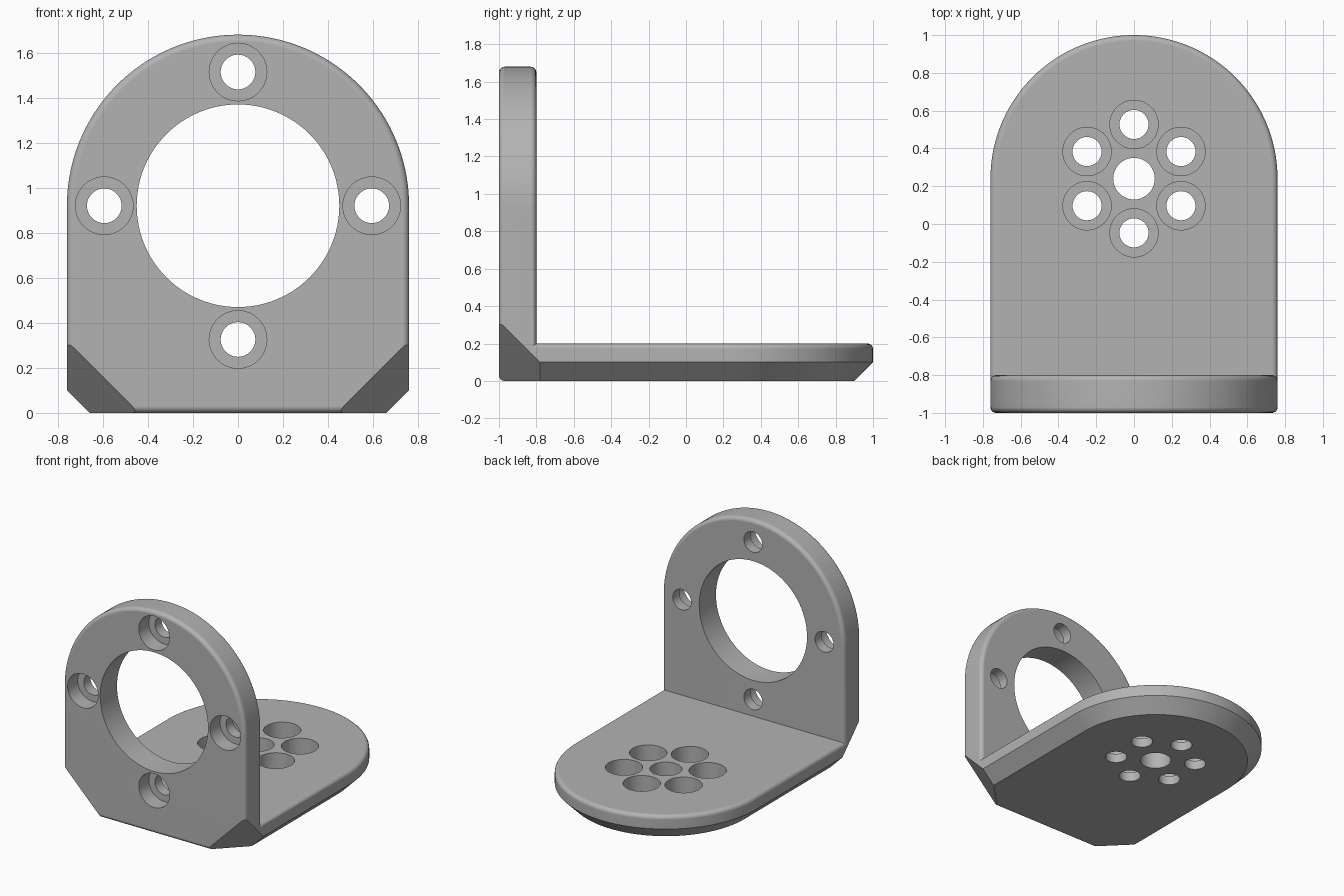
import bpy
import bmesh
from math import pi, sin, cos
from mathutils import Matrix, Vector

cube = bpy.data.objects.get("Cube")
if cube:
    bpy.data.objects.remove(cube, do_unlink=True)

HALF_W, THICK, HEIGHT, FILLET = 0.76, 0.2, 1.68, 0.03
PLATE_Z = HEIGHT - HALF_W      # centre of the plate arch
BASE_Y = 1 - HALF_W            # centre of the base arch

metal = bpy.data.materials.new("grey metal")
metal.use_nodes = True
GREY = (0.45, 0.45, 0.45, 1)
metal.diffuse_color = GREY
metal.node_tree.nodes["Principled BSDF"].inputs["Base Color"].default_value = GREY


def finish(name, bm):
    bmesh.ops.recalc_face_normals(bm, faces=bm.faces)
    mesh = bpy.data.meshes.new(name)
    bm.to_mesh(mesh)
    bm.free()
    mesh.materials.append(metal)
    obj = bpy.data.objects.new(name, mesh)
    bpy.context.collection.objects.link(obj)
    return obj


def arch(inset, centre, end, steps=72):
    """Arch outline: half circle on top of straight sides running down to end."""
    r = HALF_W - inset
    arc = [(r * cos(pi * i / steps), centre + r * sin(pi * i / steps)) for i in range(steps + 1)]
    return arc + [(-r, end), (r, end)]


def loft(name, rings, place):
    """Skin a stack of outlines; each ring is (outline, depth)."""
    bm = bmesh.new()
    loops = [[bm.verts.new(place(u, v, d)) for u, v in outline] for outline, d in rings]
    for a, b in zip(loops, loops[1:]):
        n = len(a)
        for i in range(n):
            j = (i + 1) % n
            bm.faces.new((a[i], a[j], b[j], b[i]))
    bm.faces.new(loops[0])
    bm.faces.new(loops[-1])
    return finish(name, bm)


def fillet(steps=5):
    """(inset, drop) pairs of a quarter round, from the side to the flat."""
    for i in range(steps + 1):
        a = pi / 2 * i / steps
        yield FILLET * (1 - cos(a)), FILLET * (1 - sin(a))


def boolean(target, cutter, operation):
    mod = target.modifiers.new(cutter.name, 'BOOLEAN')
    mod.operation, mod.solver, mod.object = operation, 'EXACT', cutter
    bpy.context.view_layer.objects.active = target
    bpy.ops.object.modifier_apply(modifier=mod.name)
    bpy.data.objects.remove(cutter, do_unlink=True)


def drill(target, radius, start, end, segments=48):
    """Cut a round hole between two points."""
    start, end = Vector(start), Vector(end)
    axis = end - start
    bm = bmesh.new()
    bmesh.ops.create_cone(
        bm, cap_ends=True, segments=segments, radius1=radius, radius2=radius, depth=axis.length,
        matrix=Matrix.Translation((start + end) / 2) @ axis.to_track_quat('Z', 'Y').to_matrix().to_4x4())
    boolean(target, finish("hole_cutter", bm), 'DIFFERENCE')


# Upright plate, rounded on both rims and along the front bottom edge
front = [(arch(i, PLATE_Z, i), -1 + d) for i, d in fillet()][::-1]
back = [(arch(i, PLATE_Z, 0), -1 + THICK - d) for i, d in fillet()]
bracket = loft("mounting_bracket", front + back, lambda u, v, d: (u, d, v))

# Base plate, chamfered below and rounded above, starting inside the upright
rim = [(arch(i, BASE_Y, -0.9), THICK - d) for i, d in fillet()]
bottom = [(arch(0.1, BASE_Y, -0.9), 0), (arch(0, BASE_Y, -0.9), 0.1)]
base = loft("base_plate", bottom + rim, lambda u, v, d: (u, v, d))
boolean(bracket, base, 'UNION')

# Slanted cuts at the two lower front corners
for side in (1, -1):
    normal = Vector((side, -1, -1)).normalized()
    point = Vector((side * 0.44, -1, 0))
    bm = bmesh.new()
    bmesh.ops.create_cube(
        bm, size=1.2,
        matrix=Matrix.Translation(point + normal * 0.6) @ normal.to_track_quat('Z', 'Y').to_matrix().to_4x4())
    boolean(bracket, finish("corner_cutter", bm), 'DIFFERENCE')

# Large opening and four counterbored holes in the upright
drill(bracket, 0.45, (0, -1.1, PLATE_Z), (0, -0.7, PLATE_Z), 96)
for k in range(4):
    x, z = 0.594 * cos(pi / 2 * k), PLATE_Z + 0.594 * sin(pi / 2 * k)
    drill(bracket, 0.077, (x, -1.1, z), (x, -0.7, z))
    drill(bracket, 0.128, (x, -1.1, z), (x, -0.88, z))

# Centre hole and ring of six counterbored holes in the base
drill(bracket, 0.11, (0, BASE_Y, -0.1), (0, BASE_Y, 0.3))
for k in range(6):
    a = pi / 6 + pi / 3 * k
    x, y = 0.287 * cos(a), BASE_Y + 0.287 * sin(a)
    drill(bracket, 0.077, (x, y, -0.1), (x, y, 0.3))
    drill(bracket, 0.128, (x, y, 0.07), (x, y, 0.3))

# Smooth rounds, crisp edges
bpy.ops.object.select_all(action='DESELECT')
bracket.select_set(True)
bpy.context.view_layer.objects.active = bracket
bpy.ops.object.shade_smooth_by_angle(angle=pi / 6)
weighted = bracket.modifiers.new("weighted_normals", 'WEIGHTED_NORMAL')
weighted.keep_sharp = True
